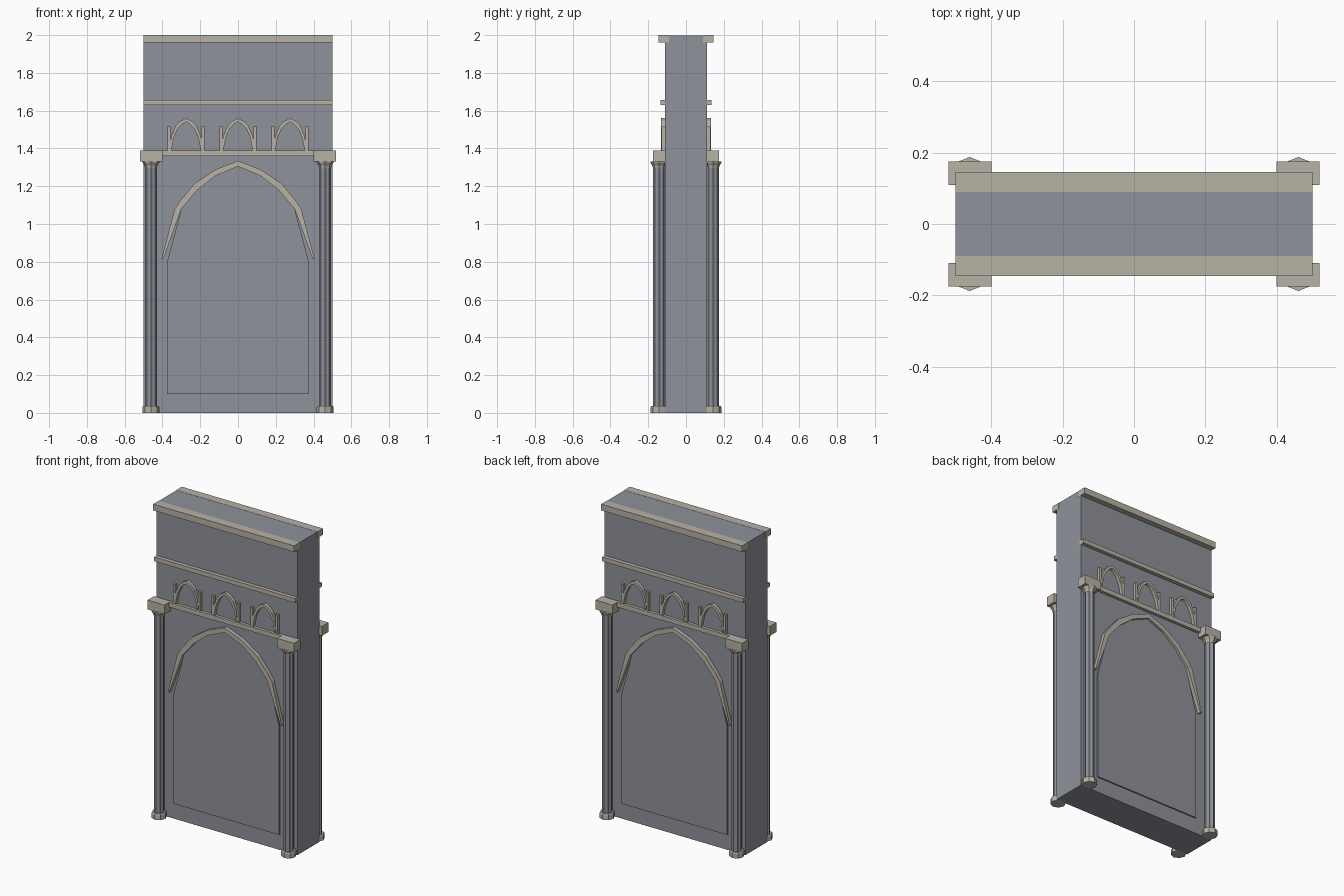
import bpy, bmesh, math

cube = bpy.data.objects.get("Cube")
if cube:
    bpy.data.objects.remove(cube, do_unlink=True)


def material(name, rgb):
    mat = bpy.data.materials.new(name)
    mat.use_nodes = True
    mat.diffuse_color = (*rgb, 1)
    mat.node_tree.nodes["Principled BSDF"].inputs["Base Color"].default_value = (*rgb, 1)
    return mat


SLATE = material("slate_grey_stone", (0.275, 0.287, 0.328))
TAN = material("pale_tan_stone", (0.479, 0.445, 0.381))
WALL = 0.111  # half depth of the wall


def finish(name, bm, mat):
    bmesh.ops.recalc_face_normals(bm, faces=bm.faces)
    mesh = bpy.data.meshes.new(name)
    bm.to_mesh(mesh)
    bm.free()
    mesh.materials.append(mat)
    obj = bpy.data.objects.new(name, mesh)
    bpy.context.collection.objects.link(obj)
    return obj


def box(name, x, y, z, mat):
    bm = bmesh.new()
    bmesh.ops.create_cube(bm, size=1)
    for v in bm.verts:
        for i, (lo, hi) in enumerate((x, y, z)):
            v.co[i] = lo if v.co[i] < 0 else hi
    return finish(name, bm, mat)


def extrude_outline(name, outline, y0, y1, mat):
    """Extrude a closed x-z outline from y0 to y1."""
    bm = bmesh.new()
    face = bm.faces.new([bm.verts.new((x, y0, z)) for x, z in outline])
    ext = bmesh.ops.extrude_face_region(bm, geom=[face])
    for v in ext["geom"]:
        if isinstance(v, bmesh.types.BMVert):
            v.co.y = y1
    return finish(name, bm, mat)


def mirrored(half):
    """Half curve ending at the apex, continued down the other side."""
    return half + [(-x, z) for x, z in reversed(half[:-1])]


def arch_trim(name, cx, outer, inner, y0, y1, mat):
    loop = mirrored(outer) + mirrored(inner)[::-1]
    return extrude_outline(name, [(cx + x, z) for x, z in loop], y0, y1, mat)


def lathe(name, cx, cy, rings, mat, sides=8, flute=1.0):
    """Stack of polygon rings (radius, z); odd corners are scaled by flute."""
    bm = bmesh.new()
    loops = []
    for r, z in rings:
        loop = []
        for i in range(sides):
            a = math.tau * i / sides
            rad = r * (flute if i % 2 else 1)
            loop.append(bm.verts.new((cx + rad * math.cos(a), cy + rad * math.sin(a), z)))
        loops.append(loop)
    for a, b in zip(loops, loops[1:]):
        for i in range(sides):
            j = (i + 1) % sides
            bm.faces.new((a[i], a[j], b[j], b[i]))
    bm.faces.new(loops[0])
    bm.faces.new(loops[-1])
    return finish(name, bm, mat)


# Main wall
box("wall", (-0.5, 0.5), (-WALL, WALL), (0, 1.999), SLATE)

# Arch curves, from springing to apex
big_inner = [(0.30, 1.08), (0.215, 1.18), (0.12, 1.255), (0, 1.305)]
big_outer = [(0.405, 0.815), (0.335, 1.08), (0.305, 1.125), (0.23, 1.215), (0.12, 1.288), (0, 1.335)]
panel = [(0.375, 0.1), (0.375, 0.8)] + big_inner
small_outer = [(0.086, 1.39), (0.08, 1.46), (0.055, 1.52), (0.03, 1.545), (0, 1.56)]
small_inner = [(0.078, 1.39), (0.064, 1.46), (0.042, 1.508), (0.02, 1.53), (0, 1.541)]

# Front and back carry the same dressing
for side, s in (("front", -1), ("back", 1)):
    def depth(a, b):
        return tuple(sorted((s * a, s * b)))

    # Horizontal mouldings
    box(f"{side}_cornice", (-0.501, 0.501), depth(0.09, 0.146), (1.96, 2.0), TAN)
    box(f"{side}_string_course", (-0.5, 0.5), depth(0.1, 0.136), (1.63, 1.657), TAN)
    box(f"{side}_sill_band", (-0.4, 0.4), depth(0.1, 0.13), (1.36, 1.39), TAN)

    # Large pointed arch and its raised panel
    extrude_outline(f"{side}_arch_panel", mirrored(panel), s * 0.105, s * 0.12, SLATE)
    arch_trim(f"{side}_arch_trim", 0, big_outer, [(0.395, 0.815)] + big_inner,
              s * 0.105, s * 0.135, TAN)

    # Three small arches with side posts
    for n, cx in enumerate((-0.275, 0, 0.275), 1):
        arch_trim(f"{side}_small_arch_{n}", cx, small_outer, small_inner,
                  s * 0.105, s * 0.132, TAN)
        for tag, d in (("right", -1), ("left", 1)):
            xs = sorted((cx + d * 0.082, cx + d * 0.097))
            box(f"{side}_small_post_{n}_{tag}", xs, depth(0.105, 0.129), (1.39, 1.515), TAN)

    # Corner columns
    for tag, d in (("right", -1), ("left", 1)):
        cx, cy = d * 0.461, s * 0.143
        name = f"{side}_{tag}_column"
        lathe(f"{name}_base", cx, cy, [(0.045, 0), (0.045, 0.03), (0.041, 0.037)], TAN)
        lathe(f"{name}_shaft", cx, cy, [(0.031, 0.03), (0.031, 1.31)], SLATE, 16, 0.84)
        lathe(f"{name}_capital", cx, cy, [(0.031, 1.295), (0.035, 1.31), (0.045, 1.325), (0.045, 1.332)], TAN)
        box(f"{name}_block", sorted((d * 0.4, d * 0.52)), depth(0.109, 0.175), (1.33, 1.39), TAN)
